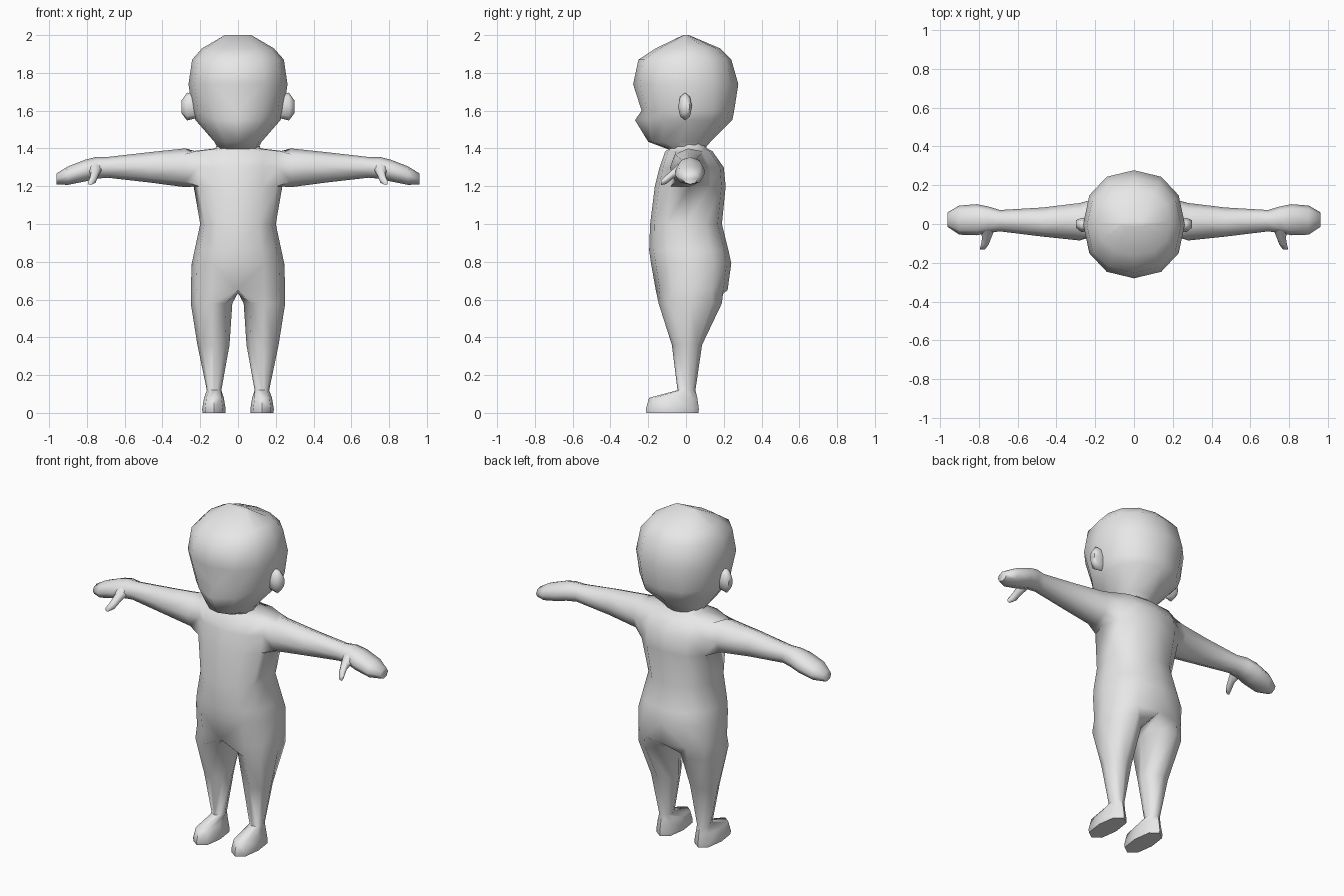
import bpy, bmesh
from math import cos, sin, radians, copysign

if "Cube" in bpy.data.objects:
    bpy.data.objects.remove(bpy.data.objects["Cube"], do_unlink=True)

grey = bpy.data.materials.new("plain_grey")
grey.use_nodes = True
grey.diffuse_color = (0.8, 0.8, 0.8, 1)
grey.node_tree.nodes["Principled BSDF"].inputs["Base Color"].default_value = (0.8, 0.8, 0.8, 1)

HALF = [-90 + 30 * i for i in range(7)]       # half ring, front to back
LEG = [-135 + 45 * i for i in range(8)]       # starts at the inner front
ARM = [225 + 45 * i for i in range(8)]        # starts at the lower front


def ring(bm, axis, pos, u0, u1, v0, v1, angles, power=1.0):
    """Oval of vertices across an axis, fitted between the given limits."""
    verts = []
    for a in angles:
        c, s = cos(radians(a)), sin(radians(a))
        c, s = copysign(abs(c) ** power, c), copysign(abs(s) ** power, s)
        u = (u0 + u1) / 2 + c * (u1 - u0) / 2
        v = (v0 + v1) / 2 + s * (v1 - v0) / 2
        if abs(u) < 1e-4:
            u = 0
        co = {"x": (pos, u, v), "y": (u, pos, v), "z": (u, v, pos)}[axis]
        verts.append(bm.verts.new(co))
    return verts


def bridge(bm, a, b, closed=True, skip=()):
    """Quads between two rings; skipped columns stay open."""
    n = len(a)
    for i in range(n if closed else n - 1):
        if i not in skip:
            j = (i + 1) % n
            bm.faces.new((a[i], a[j], b[j], b[i]))


def tube(bm, rings, start_cap=False):
    for a, b in zip(rings, rings[1:]):
        bridge(bm, a, b)
    bm.faces.new(rings[-1])
    if start_cap:
        bm.faces.new(rings[0])


def finish(name, bm):
    """Make the mirrored, smooth-shaded object."""
    bmesh.ops.recalc_face_normals(bm, faces=bm.faces[:])
    mesh = bpy.data.meshes.new(name)
    bm.to_mesh(mesh)
    bm.free()
    mesh.materials.append(grey)
    ob = bpy.data.objects.new(name, mesh)
    bpy.context.collection.objects.link(ob)
    bpy.ops.object.select_all(action="DESELECT")
    ob.select_set(True)
    bpy.context.view_layer.objects.active = ob
    bpy.ops.object.shade_smooth_by_angle(angle=radians(65))
    mod = ob.modifiers.new("mirror", "MIRROR")
    mod.use_clip = True
    mod.merge_threshold = 0.0005


# Torso: height, half width, front, back
bm = bmesh.new()
torso = [(0.65, 0.25, -0.16, 0.22), (0.79, 0.245, -0.185, 0.24),
         (0.86, 0.23, -0.195, 0.225), (1.0, 0.2, -0.19, 0.19),
         (1.2, 0.235, -0.165, 0.21), (1.3, 0.24, -0.14, 0.2),
         (1.385, 0.25, -0.11, 0.14), (1.4, 0.12, -0.09, 0.11),
         (1.45, 0.1, -0.08, 0.1)]
rows = [ring(bm, "z", z, -w, w, f, b, HALF, 0.85) for z, w, f, b in torso]
for k, (a, b) in enumerate(zip(rows, rows[1:])):
    bridge(bm, a, b, closed=False, skip=(2, 3) if k in (4, 5) else ())

# Arm and hand, grown from the open shoulder: x, front, back, bottom, top
low, mid, top = rows[4:7]
shoulder = [low[2], low[3], low[4], mid[4], top[4], top[3], top[2], mid[2]]
arm = [(0.28, -0.085, 0.108, 1.195, 1.4), (0.47, -0.065, 0.085, 1.22, 1.38),
       (0.69, -0.038, 0.072, 1.245, 1.355), (0.75, -0.045, 0.09, 1.24, 1.355),
       (0.81, -0.058, 0.102, 1.225, 1.34), (0.9, -0.055, 0.095, 1.207, 1.305),
       (0.96, -0.015, 0.06, 1.21, 1.268)]
tube(bm, [shoulder] + [ring(bm, "x", *r, ARM) for r in arm])

# Leg and foot, grown from the hip: height, inner, outer, front, back
crotch = bm.verts.new((0, 0.02, 0.635))
hip = rows[0] + [crotch]
leg = [(0.58, 0.03, 0.25, -0.145, 0.19), (0.36, 0.045, 0.215, -0.075, 0.085),
       (0.12, 0.088, 0.165, -0.045, 0.05), (0.08, 0.075, 0.18, -0.195, 0.06),
       (0.02, 0.065, 0.19, -0.213, 0.068), (0.0, 0.067, 0.188, -0.21, 0.066)]
tube(bm, [hip] + [ring(bm, "z", *r, LEG, 0.8 if r[0] < 0.1 else 1) for r in leg])
finish("body", bm)

# Head: height, half width, front, back
bm = bmesh.new()
head = [(1.39, 0.1, -0.08, 0.09), (1.435, 0.125, -0.2, 0.13),
        (1.55, 0.225, -0.23, 0.245), (1.6, 0.242, -0.235, 0.255),
        (1.74, 0.262, -0.28, 0.277), (1.87, 0.243, -0.252, 0.24),
        (1.93, 0.19, -0.16, 0.18), (2.0, 0.07, -0.015, 0.015)]
rows = [ring(bm, "z", z, -w, w, f, b, HALF, 0.9) for z, w, f, b in head]
rows[2][0].co.y = -0.27       # nose tip
for a, b in zip(rows, rows[1:]):
    bridge(bm, a, b, closed=False)
bm.faces.new(rows[-1])
finish("head", bm)

# Ears
bm = bmesh.new()
ear = [(0.22, -0.03, 0.02, 1.56, 1.69), (0.27, -0.042, 0.032, 1.548, 1.695),
       (0.298, -0.02, 0.02, 1.585, 1.655)]
tube(bm, [ring(bm, "x", *r, ARM) for r in ear], start_cap=True)
finish("ears", bm)

# Thumbs: y, x limits, z limits
bm = bmesh.new()
thumb = [(-0.02, 0.715, 0.795, 1.265, 1.335), (-0.07, 0.735, 0.782, 1.24, 1.29),
         (-0.105, 0.748, 0.788, 1.212, 1.258), (-0.132, 0.768, 0.795, 1.206, 1.232)]
tube(bm, [ring(bm, "y", *r, ARM) for r in thumb], start_cap=True)
finish("thumbs", bm)
